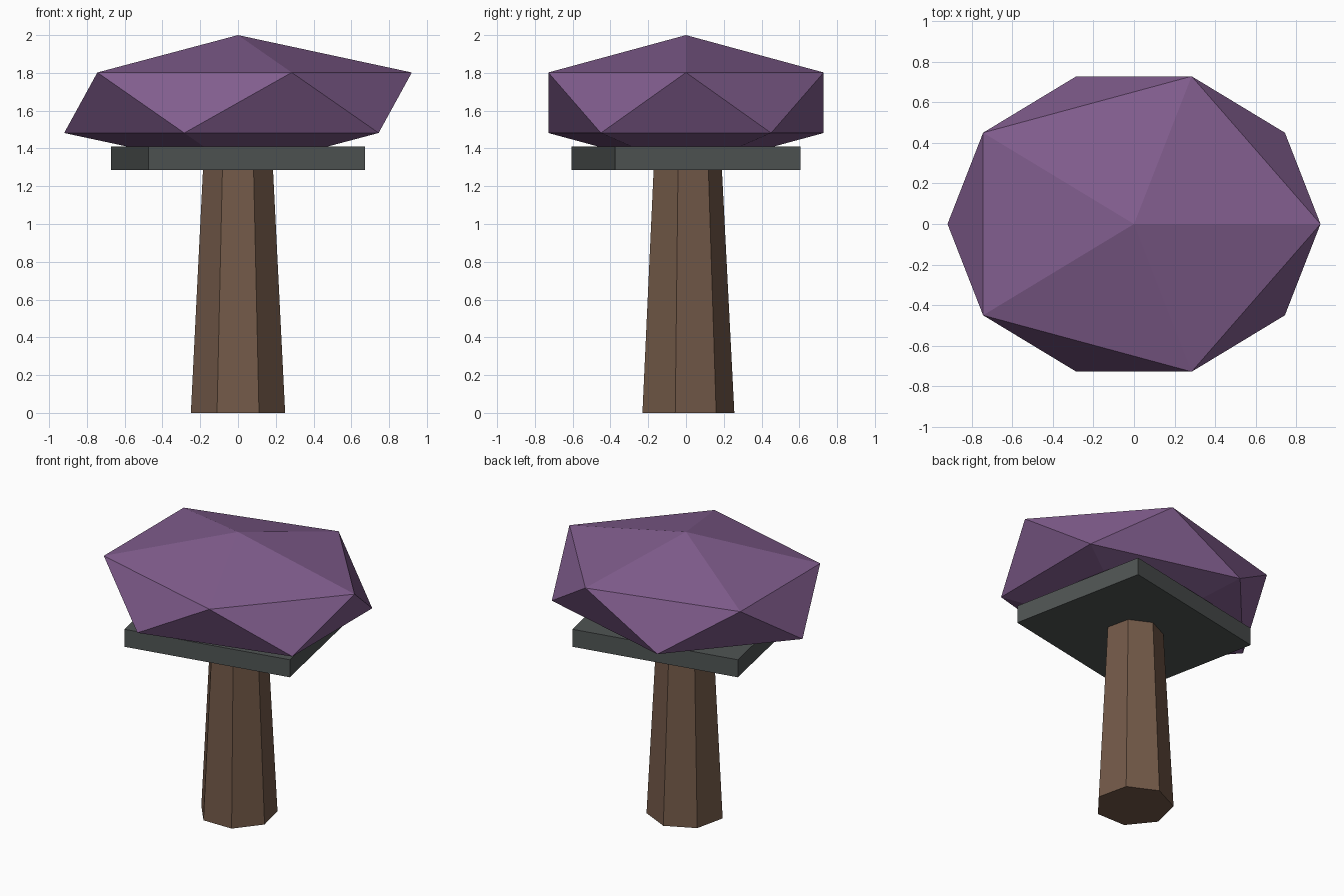
import bpy
import math

if "Cube" in bpy.data.objects:
    bpy.data.objects.remove(bpy.data.objects["Cube"])


def finish(name, color, scale=(1, 1, 1), turn=0.0):
    """Name, size, turn and colour the newest primitive."""
    obj = bpy.context.object
    obj.name = name
    obj.scale = scale
    obj.rotation_euler.z = turn
    mat = bpy.data.materials.new(name + "_colour")
    mat.diffuse_color = (*color, 1)
    mat.use_nodes = True
    mat.node_tree.nodes["Principled BSDF"].inputs["Base Color"].default_value = mat.diffuse_color
    obj.data.materials.append(mat)
    return obj


# Trunk: tapered seven-sided post, one corner towards the back
TRUNK_H = 1.29
bpy.ops.mesh.primitive_cone_add(vertices=7, radius1=0.256, radius2=0.19,
                                depth=TRUNK_H, location=(0, 0, TRUNK_H / 2))
finish("trunk", (0.17, 0.10, 0.065))

# Slab: flat plate turned slightly on top of the trunk
bpy.ops.mesh.primitive_cube_add(size=1, location=(0, 0, 1.3475))
finish("slab", (0.08, 0.09, 0.088), (1.168, 1.0, 0.125), math.radians(11.4))

# Canopy: squashed icosahedron resting in the slab
bpy.ops.mesh.primitive_ico_sphere_add(subdivisions=1, radius=1,
                                      location=(0, 0, 1.642))
finish("canopy", (0.22, 0.11, 0.27), (1.029, 0.857, 0.358))
